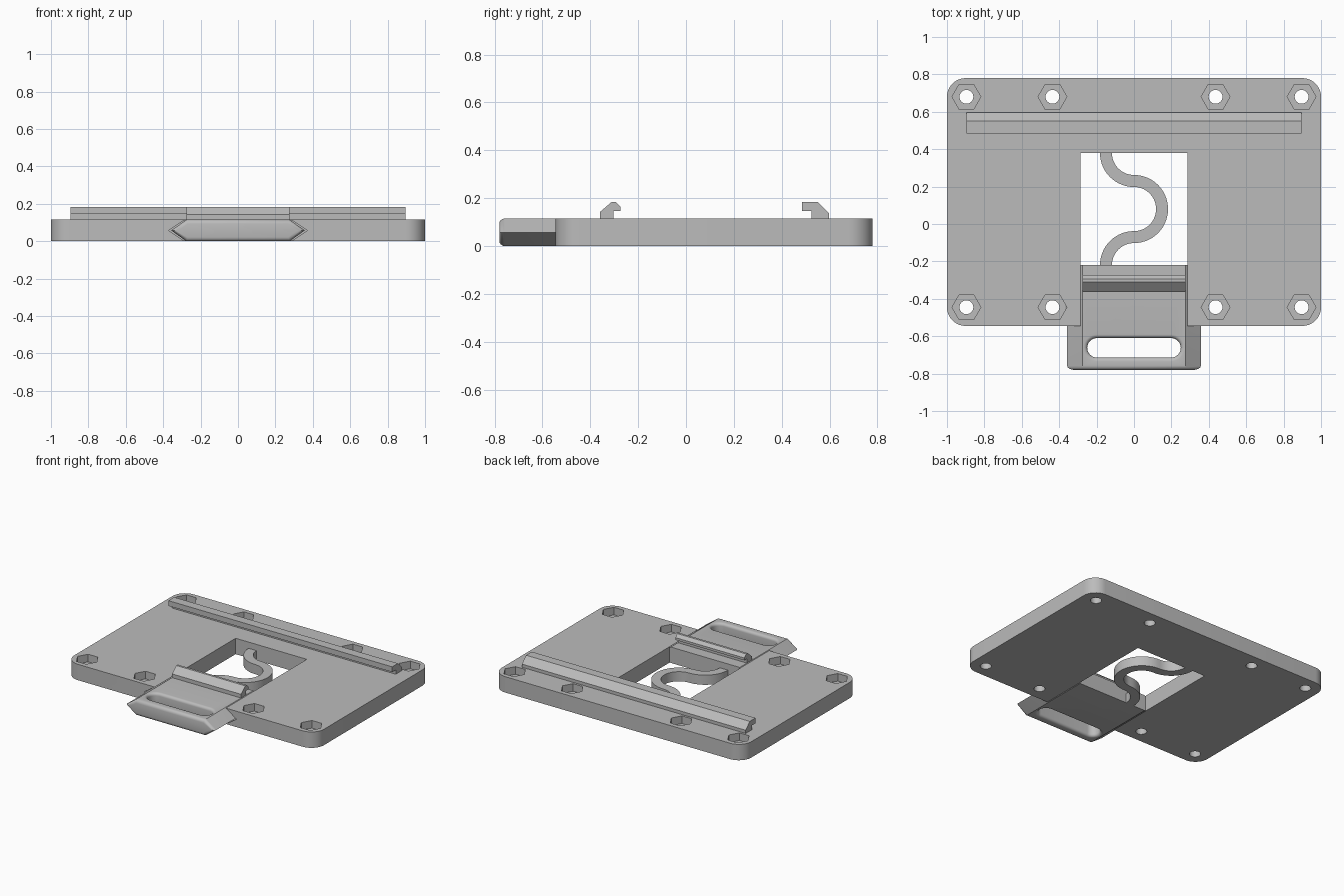
import bpy, bmesh, math
from mathutils import Vector

if "Cube" in bpy.data.objects:
    bpy.data.objects.remove(bpy.data.objects["Cube"])

T = 0.115          # plate thickness
M = T / 2          # mid height of the V guide
FRONT, BACK = -0.545, 0.78

grey = bpy.data.materials.new("plain grey")
grey.diffuse_color = (0.5, 0.5, 0.5, 1)
grey.use_nodes = True
grey.node_tree.nodes["Principled BSDF"].inputs["Base Color"].default_value = grey.diffuse_color


def loft(name, loops):
    """Closed solid through a series of equal-length point loops."""
    bm = bmesh.new()
    rings = [[bm.verts.new(p) for p in loop] for loop in loops]
    n = len(rings[0])
    for a, b in zip(rings, rings[1:]):
        for i in range(n):
            j = (i + 1) % n
            bm.faces.new((a[i], a[j], b[j], b[i]))
    bm.faces.new(rings[0])
    bm.faces.new(rings[-1])
    bmesh.ops.recalc_face_normals(bm, faces=bm.faces)
    me = bpy.data.meshes.new(name)
    bm.to_mesh(me)
    bm.free()
    me.materials.append(grey)
    ob = bpy.data.objects.new(name, me)
    bpy.context.collection.objects.link(ob)
    return ob


def prism_z(name, pts, z0, z1):
    return loft(name, [[(x, y, z) for x, y in pts] for z in (z0, z1)])


def prism_y(name, pts, y0, y1):
    return loft(name, [[(x, y, z) for x, z in pts] for y in (y0, y1)])


def prism_x(name, pts, x0, x1):
    return loft(name, [[(x, y, z) for y, z in pts] for x in (x0, x1)])


def polygon(cx, cy, r, n):
    return [(cx + r * math.cos(2 * math.pi * i / n),
             cy + r * math.sin(2 * math.pi * i / n)) for i in range(n)]


def rounded_rect(x0, x1, y0, y1, r, seg=10):
    pts = []
    for k, (cx, cy) in enumerate([(x1 - r, y1 - r), (x0 + r, y1 - r),
                                  (x0 + r, y0 + r), (x1 - r, y0 + r)]):
        for i in range(seg + 1):
            a = math.pi / 2 * (k + i / seg)
            pts.append((cx + r * math.cos(a), cy + r * math.sin(a)))
    return pts


def activate(ob):
    bpy.ops.object.select_all(action='DESELECT')
    ob.select_set(True)
    bpy.context.view_layer.objects.active = ob


def cut(ob, cutter):
    mod = ob.modifiers.new("cut", 'BOOLEAN')
    mod.operation, mod.solver, mod.object = 'DIFFERENCE', 'EXACT', cutter
    activate(ob)
    bpy.ops.object.modifier_apply(modifier=mod.name)
    bpy.data.objects.remove(cutter)


def smooth(ob):
    activate(ob)
    bpy.ops.object.shade_smooth_by_angle(angle=math.radians(30))


def guide(top, mid, z0=0.0, z1=T):
    """Hexagonal section of the sliding guide."""
    return [(-top, z0), (top, z0), (mid, M), (top, z1), (-top, z1), (-mid, M)]


# base plate with window and V guide
plate = prism_z("base_plate", rounded_rect(-1, 1, FRONT, BACK, 0.1), 0, T)
cut(plate, prism_z("window_cutter",
                   [(-0.285, -0.7), (0.285, -0.7), (0.285, 0.38), (-0.285, 0.38)], -0.1, 0.3))
cut(plate, prism_y("guide_cutter", guide(0.284, 0.37), -0.7, -0.22))

# screw holes with hexagonal nut pockets
for x in (-0.896, -0.436, 0.436, 0.896):
    for y in (-0.445, 0.68):
        cut(plate, prism_z("pocket_cutter", polygon(x, y, 0.077, 6), 0.06, 0.3))
        cut(plate, prism_z("hole_cutter", polygon(x, y, 0.037, 24), -0.1, 0.2))
smooth(plate)

# sliding latch body with rounded front end
latch = prism_y("latch_slider", guide(0.276, 0.357), -0.78, -0.22)
bm = bmesh.new()
bm.from_mesh(latch.data)
front = [e for e in bm.edges if all(v.co.y < -0.77 for v in e.verts)]
bmesh.ops.bevel(bm, geom=front, offset=0.022, segments=4, profile=0.5, affect='EDGES')
bm.to_mesh(latch.data)
bm.free()

# finger slot with rounded rims
R = 0.02
rim = [(R * (1 - math.sin(a)), R * (1 - math.cos(a)))
       for a in (math.pi / 2 * i / 5 for i in range(6))]
levels = [(-0.05, R)] + [(d, o) for o, d in rim]
levels = [(-0.05, R)] + [(R * (1 - math.cos(a)), R * (1 - math.sin(a)))
                         for a in (math.pi / 2 * i / 5 for i in range(6))]
levels += [(T - z, o) for z, o in reversed(levels)]
slot = loft("slot_cutter", [
    [(x, y, z) for x, y in rounded_rect(-0.25 - o, 0.25 + o, -0.714 - o, -0.61 + o, 0.0519 + o, 8)]
    for z, o in levels])
cut(latch, slot)
smooth(latch)

# hook ridge on the latch
prism_x("latch_hook", [(-0.36, T - 0.01), (-0.36, 0.142), (-0.311, 0.184), (-0.294, 0.184),
                       (-0.273, 0.163), (-0.273, 0.146), (-0.302, 0.146), (-0.302, T - 0.01)],
        -0.276, 0.276)

# fixed hook rail at the back
prism_x("rear_rail", [(0.525, T - 0.01), (0.525, 0.146), (0.484, 0.146), (0.484, 0.184),
                      (0.55, 0.184), (0.597, 0.138), (0.597, T - 0.01)], -0.896, 0.896)

# S-shaped flat spring between the window and the latch
N, r, w = 14, 0.148, 0.032
path = []  # (centre point, outward direction) along the strip
for cx, cy, a0, a1, s in [(0, 0.38, 180, 270, 1), (0, 0.08, 90, -90, -1), (0, -0.22, 90, 180, 1)]:
    steps = N if abs(a1 - a0) < 100 else 2 * N
    for i in range(0 if not path else 1, steps + 1):
        a = math.radians(a0 + (a1 - a0) * i / steps)
        d = Vector((math.cos(a), math.sin(a)))
        path.append((Vector((cx, cy)) + d * 0.15, d * s))
left = [p + d * w for p, d in path]
right = [p - d * w for p, d in path]
spring = prism_z("spring", [tuple(p) for p in left + right[::-1]], 0, 0.07)
smooth(spring)
